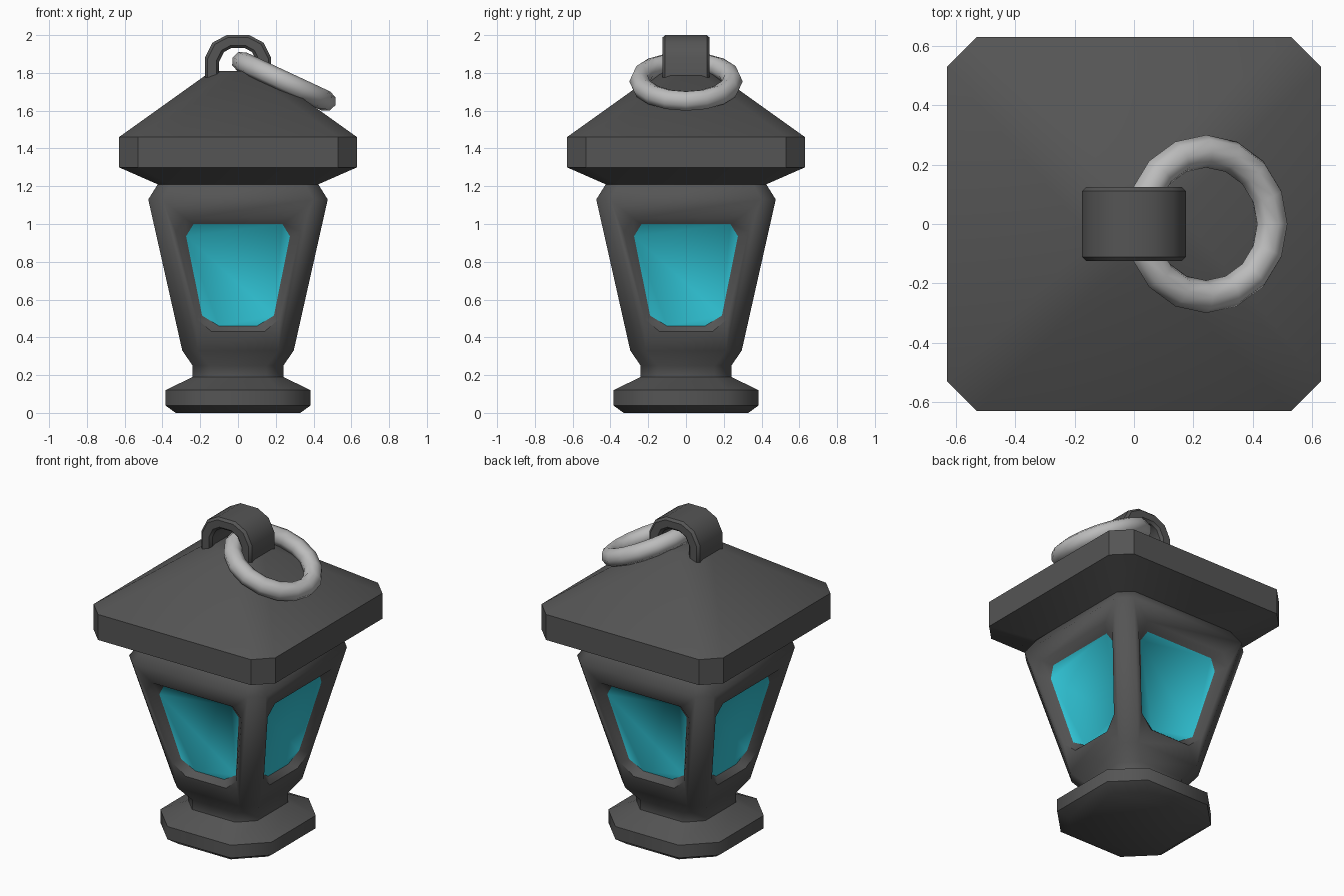
import bpy, bmesh, math
from mathutils import Matrix, Vector

if "Cube" in bpy.data.objects:
    bpy.data.objects.remove(bpy.data.objects["Cube"])


def material(name, color):
    m = bpy.data.materials.new(name)
    m.diffuse_color = (*color, 1)
    m.use_nodes = True
    m.node_tree.nodes["Principled BSDF"].inputs["Base Color"].default_value = m.diffuse_color
    return m


dark = material("dark_metal", (0.09, 0.09, 0.09))
cyan = material("cyan_glass", (0.03, 0.56, 0.68))
steel = material("light_metal", (0.5, 0.5, 0.5))


def finish(bm, name, mats, angle=50):
    bmesh.ops.recalc_face_normals(bm, faces=bm.faces)
    me = bpy.data.meshes.new(name)
    bm.to_mesh(me)
    bm.free()
    for m in mats:
        me.materials.append(m)
    ob = bpy.data.objects.new(name, me)
    bpy.context.collection.objects.link(ob)
    bpy.ops.object.select_all(action='DESELECT')
    ob.select_set(True)
    bpy.context.view_layer.objects.active = ob
    bpy.ops.object.shade_smooth_by_angle(angle=math.radians(angle))
    return ob


def ring(bm, z, h, c):
    """Square of half width h with corners cut by c; even edges are the flat sides."""
    verts = []
    for k in range(4):
        rot = Matrix.Rotation(k * math.pi / 2, 3, 'Z')
        verts += [bm.verts.new(rot @ Vector((x, -h, z))) for x in (c - h, h - c)]
    return verts


def loft(bm, sections, skip=None):
    rings = [ring(bm, *s) for s in sections]
    for n, (a, b) in enumerate(zip(rings, rings[1:])):
        for i in range(8):
            if n == skip and i % 2 == 0:
                continue
            j = (i + 1) % 8
            bm.faces.new((a[i], a[j], b[j], b[i]))
    return rings


# Body with a moulded foot; the tapering section gets four windows
bm = bmesh.new()
rings = loft(bm, [(0, 0.33, 0.15), (0.04, 0.385, 0.165), (0.12, 0.385, 0.165),
                  (0.19, 0.24, 0.09), (0.25, 0.24, 0.09), (0.33, 0.295, 0.08),
                  (1.13, 0.475, 0.075), (1.21, 0.425, 0.07)], skip=5)
bm.faces.new(rings[0])

# Window outlines as right halves, bottom to top: (x, z)
outer = [(0.14, 0.43), (0.22, 0.50), (0.33, 0.96), (0.28, 1.03)]
inner = [(0.10, 0.46), (0.19, 0.515), (0.275, 0.935), (0.235, 1.0)]


def outline(bm, half, depth, rot):
    pts = [(-half[1][0], half[1][1]), (-half[0][0], half[0][1])] + half
    pts += [(-half[3][0], half[3][1]), (-half[2][0], half[2][1])]
    return [bm.verts.new(rot @ Vector((x, depth - (0.295 + (z - 0.33) * 0.225), z)))
            for x, z in pts]


for k in range(4):
    rot = Matrix.Rotation(k * math.pi / 2, 3, 'Z')
    lo, hi = rings[5], rings[6]
    q = [lo[2 * k], lo[2 * k + 1], hi[2 * k + 1], hi[2 * k]]
    o = outline(bm, outer, 0, rot)
    g = outline(bm, inner, 0.045, rot)
    for i in range(4):
        bm.faces.new((q[i], o[2 * i], o[2 * i + 1]))
        bm.faces.new((q[i], q[(i + 1) % 4], o[(2 * i + 2) % 8], o[2 * i + 1]))
    for i in range(8):
        j = (i + 1) % 8
        bm.faces.new((o[i], o[j], g[j], g[i]))
    bm.faces.new(g).material_index = 1
finish(bm, "lantern_body", [dark, cyan])

# Roof with sloped underside and straight rim
bm = bmesh.new()
rings = loft(bm, [(1.21, 0.425, 0.07), (1.30, 0.63, 0.10),
                  (1.46, 0.63, 0.10), (1.81, 0.14, 0.09)])
bm.faces.new(rings[-1])
finish(bm, "roof", [dark], 40)

# Arched strap on top of the roof
out = [(0.175, 1.72), (0.175, 1.88), (0.135, 1.96), (0.06, 2.0)]
inn = [(0.10, 1.72), (0.10, 1.86), (0.075, 1.91), (0.035, 1.932)]
arch = [h + [(-x, z) for x, z in reversed(h)] for h in (out, inn)]
bm = bmesh.new()
rows = [[bm.verts.new((x, y, z)) for x, z in line]
        for line, y in ((arch[0], -0.125), (arch[0], 0.125), (arch[1], 0.125), (arch[1], -0.125))]
for r in range(4):
    a, b = rows[r], rows[(r + 1) % 4]
    for i in range(7):
        bm.faces.new((a[i], a[i + 1], b[i + 1], b[i]))
for i in (0, 7):
    bm.faces.new([row[i] for row in rows])
strap = finish(bm, "top_strap", [dark])
bev = strap.modifiers.new("soft_edges", 'BEVEL')
bev.width, bev.segments, bev.limit_method, bev.angle_limit = 0.014, 1, 'ANGLE', math.radians(60)

# Hanging ring resting on the roof slope
bpy.ops.mesh.primitive_torus_add(major_segments=16, minor_segments=8, major_radius=0.245,
                                 minor_radius=0.055, location=(0.243, 0, 1.755),
                                 rotation=(0, math.radians(25), 0))
hang = bpy.context.object
hang.name = "hanging_ring"
hang.data.materials.append(steel)
bpy.ops.object.shade_smooth_by_angle(angle=math.radians(60))
